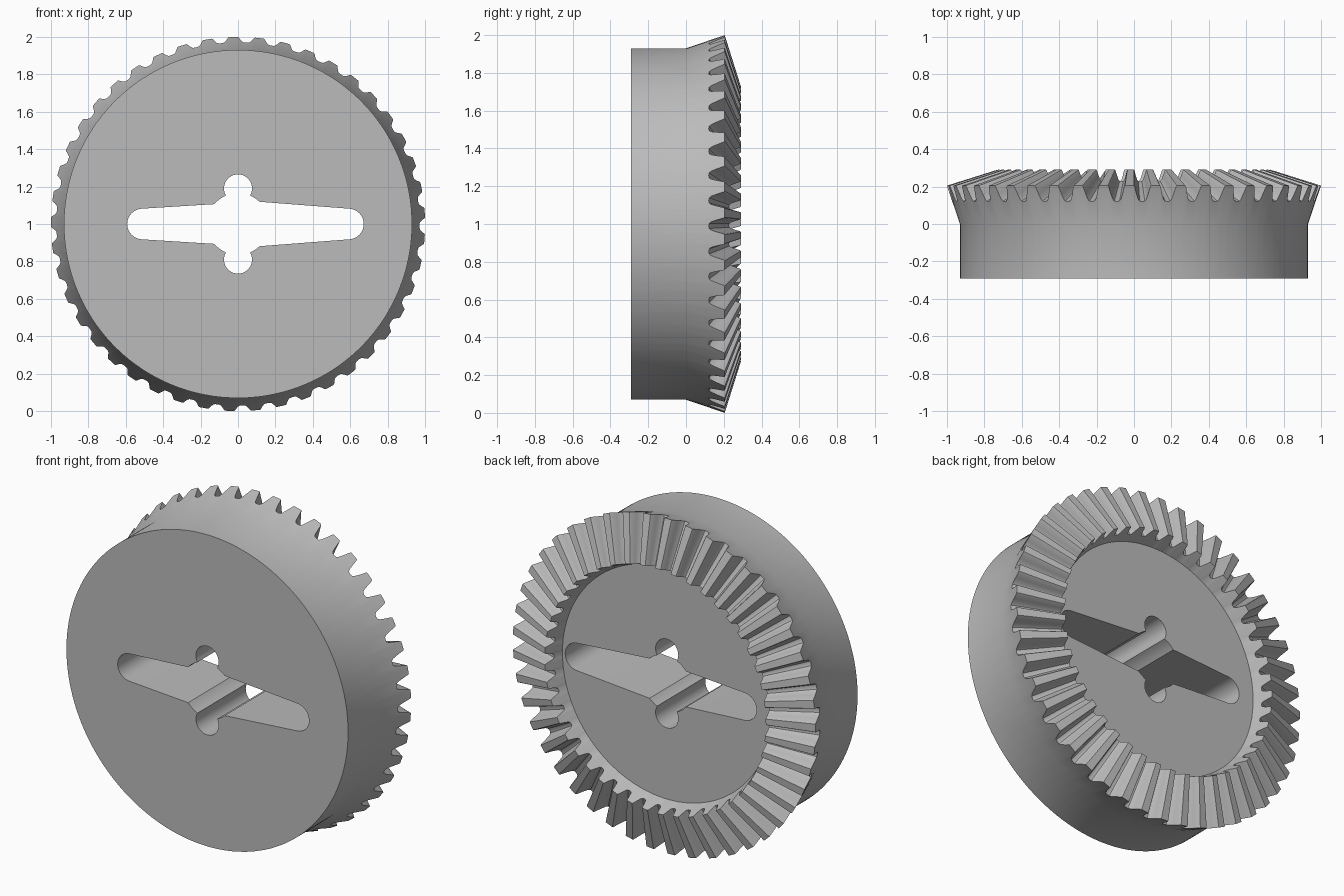
import bpy, bmesh, math
from mathutils import Vector

cube = bpy.data.objects.get("Cube")
if cube:
    bpy.data.objects.remove(cube, do_unlink=True)

TEETH = 45
PHASE = math.radians(91.4)
CENTRE_Z = 1.0

grey = bpy.data.materials.new("plain grey")
grey.use_nodes = True
colour = (0.5, 0.5, 0.5, 1)
grey.diffuse_color = colour
grey.node_tree.nodes["Principled BSDF"].inputs["Base Color"].default_value = colour


def make_object(name, bm):
    bmesh.ops.recalc_face_normals(bm, faces=bm.faces)
    mesh = bpy.data.meshes.new(name)
    bm.to_mesh(mesh)
    bm.free()
    mesh.materials.append(grey)
    obj = bpy.data.objects.new(name, mesh)
    bpy.context.collection.objects.link(obj)
    return obj


def loft(name, rings):
    """Join rings of points with quads and close both ends."""
    bm = bmesh.new()
    loops = [[bm.verts.new(p) for p in ring] for ring in rings]
    for a, b in zip(loops, loops[1:]):
        for i in range(len(a)):
            j = (i + 1) % len(a)
            bm.faces.new((a[i], a[j], b[j], b[i]))
    bm.faces.new(loops[0])
    bm.faces.new(loops[-1])
    return make_object(name, bm)


# Tooth cross-section: position within one pitch, height from root to tip
half = [(0.17, 1), (0.2, 0.93), (0.27, 0.5), (0.34, 0.15), (0.4, 0.03)]
tooth = [(-0.5, 0)] + [(-u, h) for u, h in reversed(half)] + half
around = [(PHASE + math.tau * (t + u) / TEETH, h)
          for t in range(TEETH) for u, h in tooth]


def ring(root, tip):
    """Toothed ring running between (radius, y) at the root and at the tip."""
    points = []
    for angle, h in around:
        r, y = Vector(root).lerp(Vector(tip), h)
        points.append((r * math.cos(angle), y, CENTRE_Z + r * math.sin(angle)))
    return points


# Gear body: drum, flared rim, bevel teeth, recessed back floor
gear = loft("bevel_gear", [
    ring((0.93, -0.29), (0.93, -0.29)),
    ring((0.93, 0), (0.93, 0)),
    ring((0.97, 0.12), (1.0, 0.205)),
    ring((0.71, 0.228), (0.73, 0.29)),
    ring((0.69, 0.18), (0.69, 0.18)),
])


def arc(cx, cz, r, start, end, steps):
    angles = [math.radians(start + (end - start) * i / steps) for i in range(steps + 1)]
    return [(cx + r * math.cos(a), cz + r * math.sin(a)) for a in angles]


# Cross-shaped opening: tapered arms, round hub, two round notches
HUB = 0.165
upper = (arc(0.59, 0, 0.082, 0, 86, 8)
         + arc(0, 0, HUB, 46, 66.9, 5)
         + arc(0, 0.19, 0.075, -30.6, 210.6, 24)[1:-1]
         + arc(0, 0, HUB, 113.1, 140, 5)
         + arc(-0.51, 0, 0.082, 94, 180, 8))
outline = upper + [(x, -z) for x, z in reversed(upper[1:-1])]
cutter = loft("opening_cutter", [[(x, y, CENTRE_Z + z) for x, z in outline]
                                 for y in (-0.5, 0.5)])
cutter.hide_render = True

cut = gear.modifiers.new("opening", 'BOOLEAN')
cut.operation = 'DIFFERENCE'
cut.solver = 'EXACT'
cut.object = cutter
bpy.ops.object.select_all(action='DESELECT')
bpy.context.view_layer.objects.active = gear
gear.select_set(True)
bpy.ops.object.modifier_apply(modifier=cut.name)
bpy.data.objects.remove(cutter, do_unlink=True)

bpy.ops.object.shade_smooth_by_angle(angle=math.radians(25))
